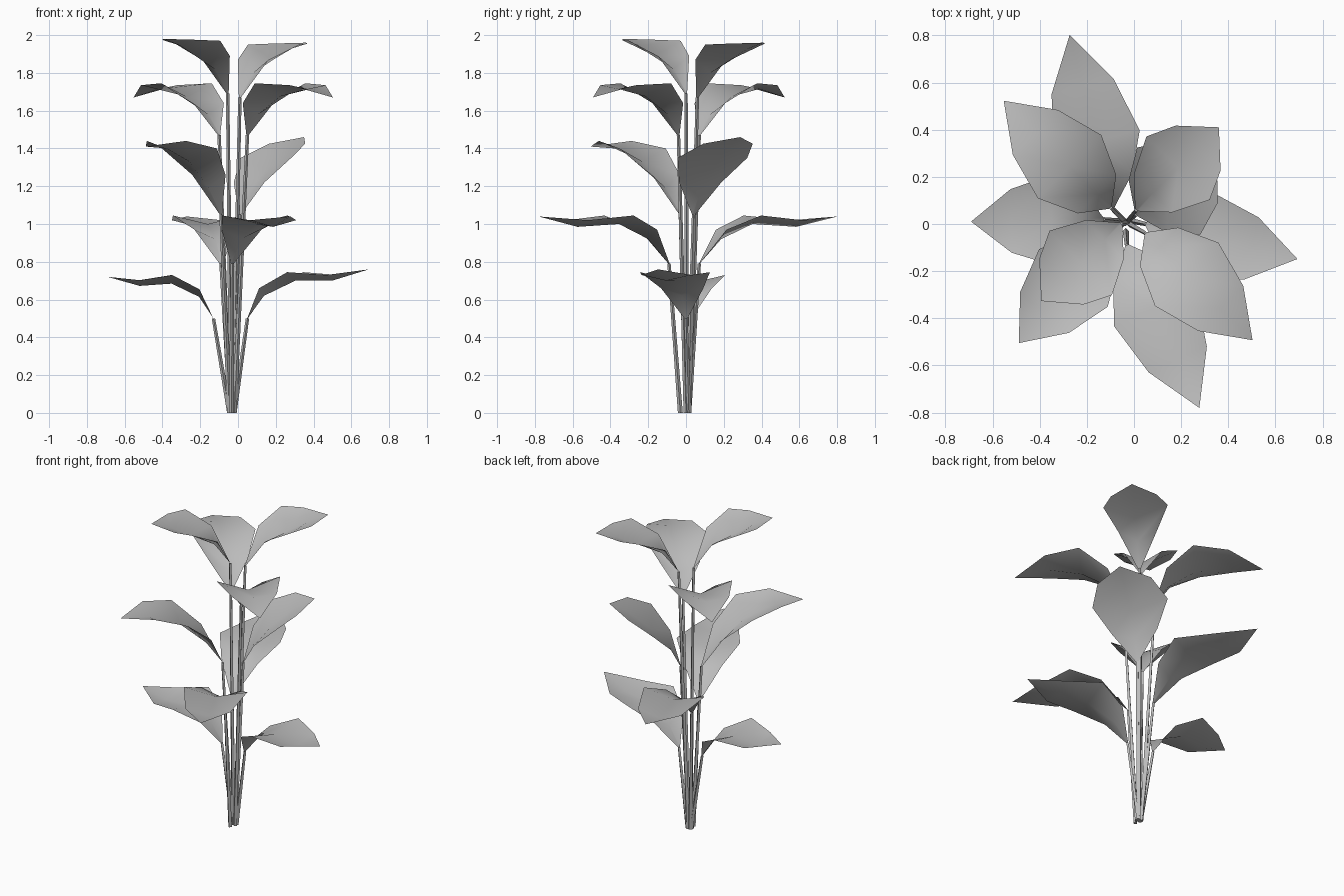
import bpy, bmesh
from math import radians, cos, sin, pi
from mathutils import Vector

cube = bpy.data.objects.get("Cube")
if cube:
    bpy.data.objects.remove(cube, do_unlink=True)


def material(name, value):
    mat = bpy.data.materials.new(name)
    mat.use_nodes = True
    colour = (value, value, value, 1)
    mat.diffuse_color = colour
    mat.node_tree.nodes["Principled BSDF"].inputs["Base Color"].default_value = colour
    return mat


grey = material("plain grey", 0.5)


def finish(bm, name):
    mesh = bpy.data.meshes.new(name)
    bm.to_mesh(mesh)
    bm.free()
    mesh.materials.append(grey)
    for face in mesh.polygons:
        face.use_smooth = True
    obj = bpy.data.objects.new(name, mesh)
    bpy.context.collection.objects.link(obj)
    return obj


# Leaf: a rib profile (reach, rise, edge lift) widened into a folded blade
HALF_WIDTHS = (0.008, 0.115, 0.19, 0.135)


def add_leaf(name, base, angle, profile, stretch=1, widen=1, droop=0):
    out = Vector((cos(radians(angle)), sin(radians(angle)), 0))
    side = Vector((-out.y, out.x, 0))
    bm = bmesh.new()
    rows = []
    for (reach, rise, lift), half in zip([(0, 0, 0)] + profile[:-1], HALF_WIDTHS):
        rib = Vector(base) + out * reach * stretch
        rib.z += rise - droop * reach
        rows.append([bm.verts.new(rib + side * half * widen * s + Vector((0, 0, lift * s * s)))
                     for s in (-1, 0, 1)])
    reach, rise, lift = profile[-1]
    tip = bm.verts.new(Vector(base) + out * reach * stretch + Vector((0, 0, rise - droop * reach)))
    for low, high in zip(rows, rows[1:]):
        for i in range(2):
            bm.faces.new((low[i], high[i], high[i + 1], low[i + 1]))
    for i in range(2):
        bm.faces.new((rows[-1][i], tip, rows[-1][i + 1]))
    finish(bm, name)


# Stem: a thin four-sided tapering tube from the ground to the leaf
def add_stem(name, foot, base):
    bm = bmesh.new()
    rings = []
    for point, radius in ((foot, 0.013), (base, 0.009)):
        rings.append([bm.verts.new(Vector(point) + radius * Vector((cos(k * pi / 2), sin(k * pi / 2), 0)))
                      for k in range(4)])
    for k in range(4):
        j = (k + 1) % 4
        bm.faces.new((rings[0][k], rings[0][j], rings[1][j], rings[1][k]))
    bm.faces.new(rings[0][::-1])
    bm.faces.new(rings[1])
    obj = finish(bm, name)
    for face in obj.data.polygons:
        face.use_smooth = False


LOWEST = [(0.09, 0.12, 0.04), (0.26, 0.20, 0.045), (0.46, 0.20, 0.03), (0.66, 0.26, 0)]
LOW = [(0.12, 0.13, 0.05), (0.29, 0.21, 0.045), (0.53, 0.195, 0.035), (0.755, 0.25, 0)]
MIDDLE = [(0.10, 0.14, 0.07), (0.26, 0.28, 0.07), (0.45, 0.35, 0.04), (0.62, 0.36, 0)]
UPRIGHT = [(0.06, 0.12, 0.05), (0.17, 0.24, 0.06), (0.31, 0.355, 0.02), (0.42, 0.41, 0)]
HIGH = [(0.08, 0.11, 0.06), (0.245, 0.205, 0.07), (0.45, 0.245, 0.02), (0.64, 0.20, 0)]
TOP = [(0.10, 0.13, 0.07), (0.25, 0.20, 0.08), (0.37, 0.255, 0.03), (0.495, 0.29, 0)]

# name, foot of stem, leaf base, direction, profile, adjustments
plants = [
    ("lowest_left", (-0.02, 0.015), (0.05, 0, 0.5), -13, LOWEST, {}),
    ("lowest_right", (-0.045, 0.01), (-0.13, 0.02, 0.5), 181, LOWEST, dict(stretch=0.85, droop=0.06)),
    ("low_back", (-0.04, 0.015), (-0.09, 0.07, 0.79), 104, LOW, {}),
    ("low_front", (-0.035, -0.03), (-0.03, -0.09, 0.79), -66, LOW, {}),
    ("middle_right", (-0.045, 0), (-0.09, -0.03, 1.05), -130, MIDDLE, {}),
    ("middle_left", (-0.025, 0.01), (0.01, 0.04, 1.05), 36, UPRIGHT, dict(widen=1.2)),
    ("high_right", (-0.045, 0.015), (-0.1, 0.07, 1.47), 135, HIGH, {}),
    ("high_left", (-0.02, 0), (0.05, -0.04, 1.47), -45, HIGH, {}),
    ("top_left", (-0.025, 0.015), (0.01, 0.06, 1.67), 45, TOP, {}),
    ("top_right", (-0.035, 0.005), (-0.055, 0, 1.69), -136, TOP, dict(stretch=0.95)),
]
for name, foot, base, angle, profile, tweak in plants:
    add_stem(name + "_stem", (*foot, 0), base)
    add_leaf(name + "_leaf", base, angle, profile, **tweak)
